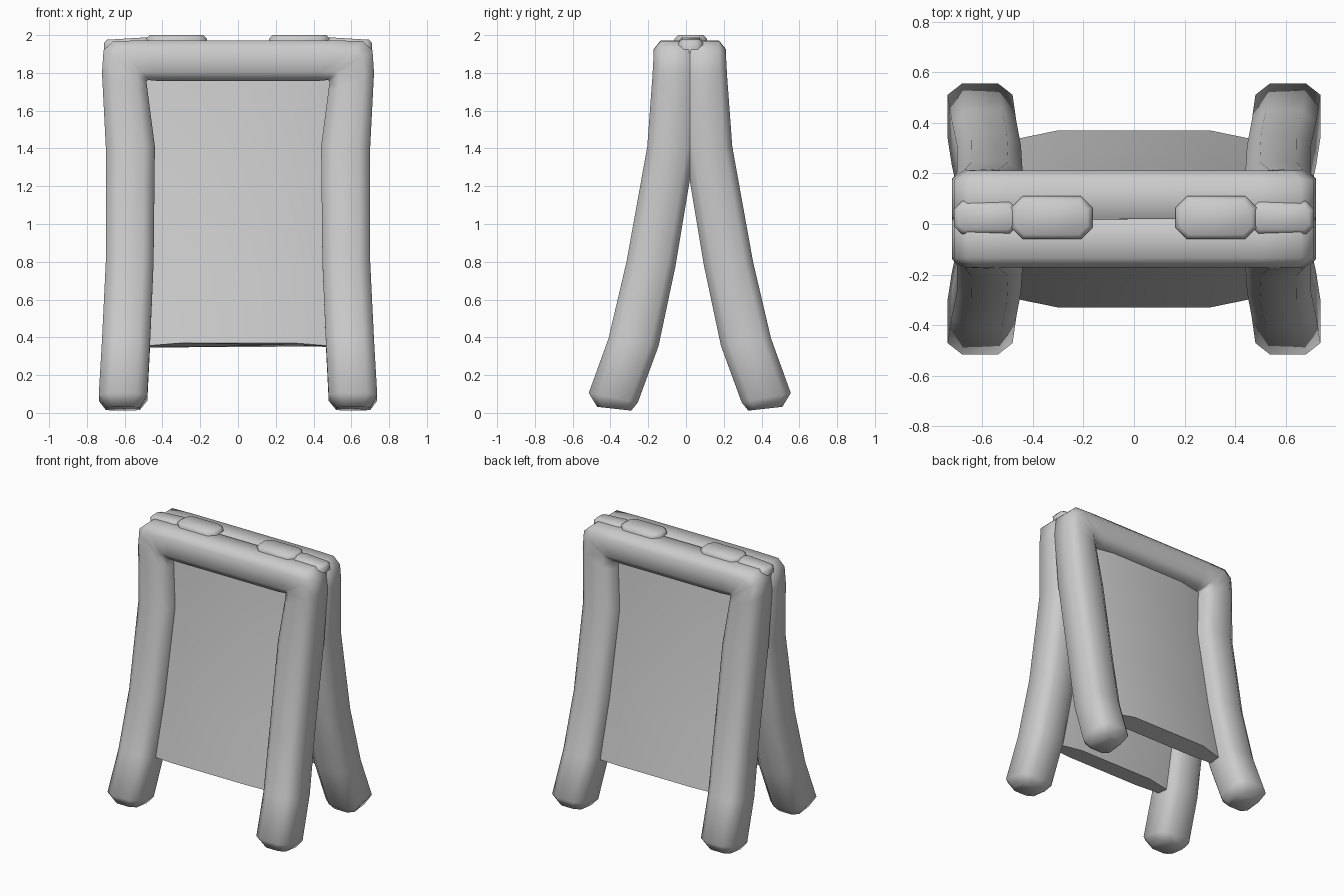
import bpy, bmesh, math
from mathutils import Vector

default = bpy.data.objects.get("Cube")
if default:
    bpy.data.objects.remove(default, do_unlink=True)

grey = bpy.data.materials.new("light_grey")
grey.use_nodes = True
colour = (0.6, 0.6, 0.6, 1)
grey.diffuse_color = colour
grey.node_tree.nodes["Principled BSDF"].inputs["Base Color"].default_value = colour

CENTRE_Y = 0.02  # the two leaves meet here


def finish(name, bm, angle):
    bmesh.ops.recalc_face_normals(bm, faces=bm.faces)
    mesh = bpy.data.meshes.new(name)
    bm.to_mesh(mesh)
    bm.free()
    mesh.materials.append(grey)
    obj = bpy.data.objects.new(name, mesh)
    bpy.context.collection.objects.link(obj)
    bpy.ops.object.select_all(action='DESELECT')
    obj.select_set(True)
    bpy.context.view_layer.objects.active = obj
    bpy.ops.object.shade_smooth_by_angle(angle=math.radians(angle))
    return obj


def loft(name, rings, angle):
    """Skin a list of equal point rings and cap both ends."""
    bm = bmesh.new()
    loops = [[bm.verts.new(p) for p in ring] for ring in rings]
    n = len(loops[0])
    for a, b in zip(loops, loops[1:]):
        for i in range(n):
            j = (i + 1) % n
            bm.faces.new((a[i], a[j], b[j], b[i]))
    bm.faces.new(loops[0])
    bm.faces.new(loops[-1])
    return finish(name, bm, angle)


# Tube section: u runs outer to inner edge, v runs face to hidden side
SECTION = [(0, .17), (.22, 0), (.78, 0), (1, .17),
           (1, .83), (.78, 1), (.22, 1), (0, .83)]

# Half of the padded frame, foot to beam centre:
# outer x, outer z, inner x, inner z, face depth, hidden depth, tilt
HALF = [
    (.70, .022, .52, .022, .49, .31, -.02),
    (.737, .08, .48, .08, .535, .275, -.05),
    (.72, .375, .465, .375, .43, .165, -.04),
    (.70, .79, .447, .79, .335, .075, -.02),
    (.70, 1.41, .44, 1.41, .225, -.03, 0),
    (.72, 1.80, .478, 1.70, .198, -.04, 0),
    (.712, 1.92, .485, 1.757, .192, -.03, 0),
    (.66, 1.968, .475, 1.762, .192, -.03, 0),
    (.50, 1.972, .42, 1.757, .192, -.03, 0),
]


def frame_ring(station, mirror, side):
    ox, oz, ix, iz, face, hidden, tilt = station
    return [Vector((mirror * (ox + (ix - ox) * u),
                    CENTRE_Y + side * (face + (hidden - face) * v),
                    oz + (iz - oz) * u + tilt * (v - .5)))
            for u, v in SECTION]


# Bowed board rows: height, outer depth, inner depth
BOARD = [(.37, .35, .21), (.79, .265, .11), (1.41, .155, .01), (1.85, .11, -.01)]


def board_ring(row, side):
    z, outer, inner = row
    columns = [(-.52, 1), (-.30, 0), (.30, 0), (.52, 1)]
    ring = [(x, CENTRE_Y + side * (outer - .045 * e), z - .018 * e)
            for x, e in columns]
    ring += [(x, CENTRE_Y + side * (inner + .03 * e), z - .012 - .012 * e)
             for x, e in reversed(columns)]
    return ring


for label, side in (("front", -1), ("back", 1)):
    rings = [frame_ring(s, 1, side) for s in HALF]
    rings += [frame_ring(s, -1, side) for s in reversed(HALF)]
    loft(label + "_frame", rings, 60)
    loft(label + "_board", [board_ring(r, side) for r in BOARD], 30)


def pad(name, centre, size, bevel, slope=0):
    """Soft block with chamfered corners."""
    bm = bmesh.new()
    bmesh.ops.create_cube(bm, size=1)
    bmesh.ops.scale(bm, vec=size, verts=bm.verts)
    upright = [e for e in bm.edges
               if abs(e.verts[0].co.z - e.verts[1].co.z) > .01]
    bmesh.ops.bevel(bm, geom=upright, offset=bevel, segments=1, affect='EDGES')
    top = [e for e in bm.edges if all(v.co.z > 0 for v in e.verts)]
    bmesh.ops.bevel(bm, geom=top, offset=.018, segments=1, affect='EDGES')
    obj = finish(name, bm, 50)
    obj.location = centre
    obj.rotation_euler.y = slope
    return obj


# Hinge pads and end pads across the ridge, with the strap between them
for label, m in (("left", 1), ("right", -1)):
    pad(label + "_hinge_pad", (m * .325, .025, 1.955), (.32, .17, .09), .045)
    pad(label + "_end_pad", (m * .585, .025, 1.947), (.25, .13, .07), .03, m * .06)
pad("ridge_strap", (0, CENTRE_Y, 1.93), (1.1, .10, .07), .005)
